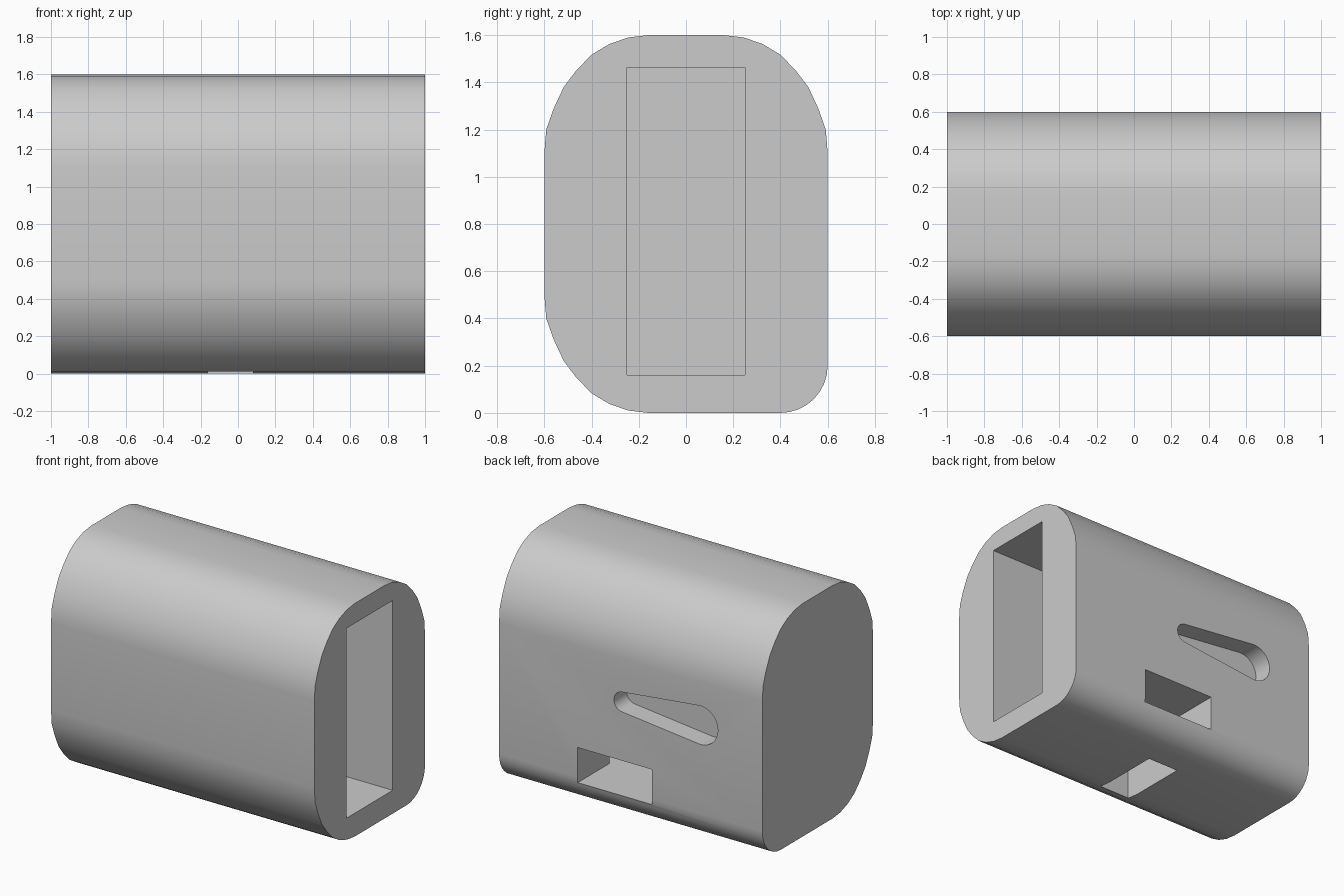
import bpy, bmesh
from math import radians, sin, cos, acos, pi

cube = bpy.data.objects.get("Cube")
if cube:
    bpy.data.objects.remove(cube, do_unlink=True)

# Single plain grey
grey = bpy.data.materials.new("plain_grey")
grey.use_nodes = True
colour = (0.6, 0.6, 0.6, 1)
grey.diffuse_color = colour
grey.node_tree.nodes["Principled BSDF"].inputs["Base Color"].default_value = colour


def extrude(name, outline, direction):
    """Closed outline of 3D points swept along a direction."""
    mesh = bpy.data.meshes.new(name)
    bm = bmesh.new()
    face = bm.faces.new([bm.verts.new(p) for p in outline])
    swept = bmesh.ops.extrude_face_region(bm, geom=[face])["geom"]
    verts = [v for v in swept if isinstance(v, bmesh.types.BMVert)]
    bmesh.ops.translate(bm, vec=direction, verts=verts)
    bmesh.ops.recalc_face_normals(bm, faces=bm.faces)
    bm.to_mesh(mesh)
    bm.free()
    mesh.materials.append(grey)
    obj = bpy.data.objects.new(name, mesh)
    bpy.context.collection.objects.link(obj)
    return obj


def box(name, low, high):
    (x0, y0, z0), (x1, y1, z1) = low, high
    base = [(x0, y0, z0), (x1, y0, z0), (x1, y1, z0), (x0, y1, z0)]
    return extrude(name, base, (0, 0, z1 - z0))


def cut(target, cutter):
    cutter.hide_render = True
    mod = target.modifiers.new(cutter.name, "BOOLEAN")
    mod.operation = "DIFFERENCE"
    mod.solver = "EXACT"
    mod.object = cutter
    bpy.context.view_layer.objects.active = target
    bpy.ops.object.modifier_apply(modifier=mod.name)
    bpy.data.objects.remove(cutter, do_unlink=True)


# Housing cross-section: three broad rounded corners and one tight lower back corner
HALF_Y, TOP = 0.6, 1.6
broad = [(0.6, 1.1), (0.592, 1.2), (0.56, 1.29), (0.518, 1.38), (0.465, 1.45),
         (0.4, 1.517), (0.325, 1.562), (0.245, 1.59), (0.16, 1.6)]
top_back = broad
top_front = [(-y, z) for y, z in reversed(broad)]
low_front = [(-y, TOP - z) for y, z in broad]
R = 0.2
low_back = [(HALF_Y - R + R * sin(a), R - R * cos(a))
            for a in (i * pi / 16 for i in range(9))]
profile = top_back + top_front + low_front + low_back
housing = extrude("housing", [(-1, y, z) for y, z in profile], (2, 0, 0))

# Deep rectangular cavity open at one end, with a back window and a floor opening
cut(housing, box("cavity_cutter", (-0.16, -0.25, 0.16), (1.2, 0.25, 1.463)))
cut(housing, box("window_cutter", (-0.16, 0.1, 0.16), (0.405, 0.8, 0.403)))
cut(housing, box("floor_cutter", (-0.16, -0.25, -0.2), (0.08, 0.25, 0.3)))

# Shallow tapered slot on the back: two arcs joined by tangent sides
small_x, small_r, big_x, big_r, slot_z = 0.06, 0.068, -0.53, 0.132, 0.806
tangent = acos((big_r - small_r) / (small_x - big_x))


def arc(cx, r, start, end, steps=16):
    angles = [start + (end - start) * i / steps for i in range(steps + 1)]
    return [(cx + r * cos(a), 0.46, slot_z + r * sin(a)) for a in angles]


slot = arc(small_x, small_r, -tangent, tangent) + arc(big_x, big_r, tangent, 2 * pi - tangent, 24)
cut(housing, extrude("slot_cutter", slot, (0, 0.4, 0)))

# Smooth curved walls, sharp rims
bpy.ops.object.select_all(action="DESELECT")
housing.select_set(True)
bpy.context.view_layer.objects.active = housing
bpy.ops.object.shade_smooth_by_angle(angle=radians(30))
